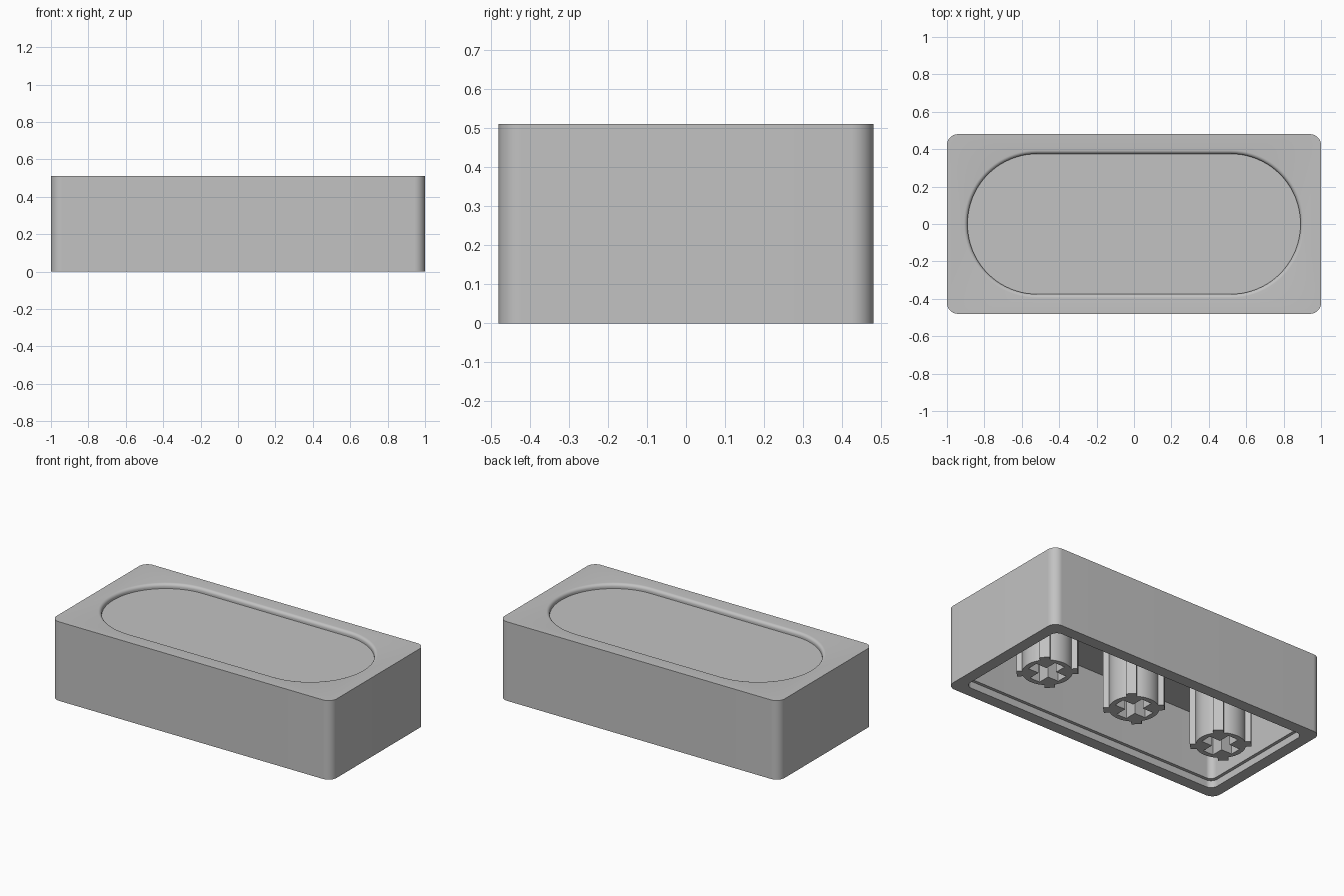
import bpy, bmesh
from math import cos, sin, pi, asin

cube = bpy.data.objects.get("Cube")
if cube:
    bpy.data.objects.remove(cube, do_unlink=True)

grey = bpy.data.materials.new("plain grey")
grey.use_nodes = True
colour = (0.54, 0.54, 0.54, 1)
grey.diffuse_color = colour
grey.node_tree.nodes["Principled BSDF"].inputs["Base Color"].default_value = colour

HX, HY, TOP = 1.0, 0.48, 0.51
CEILING = 0.435
SEG = 20


def finish(bm, name, x=0):
    bmesh.ops.recalc_face_normals(bm, faces=bm.faces)
    mesh = bpy.data.meshes.new(name)
    bm.to_mesh(mesh)
    bm.free()
    mesh.materials.append(grey)
    ob = bpy.data.objects.new(name, mesh)
    ob.location.x = x
    bpy.context.collection.objects.link(ob)
    bpy.ops.object.select_all(action='DESELECT')
    ob.select_set(True)
    bpy.context.view_layer.objects.active = ob
    bpy.ops.object.shade_smooth_by_angle(angle=pi / 6)


def rounded_ring(bm, hx, hy, r, z):
    """Loop of vertices around a rounded rectangle."""
    ring = []
    for q, (sx, sy) in enumerate([(1, 1), (-1, 1), (-1, -1), (1, -1)]):
        for i in range(SEG + 1):
            a = (q + i / SEG) * pi / 2
            ring.append(bm.verts.new((sx * (hx - r) + r * cos(a),
                                      sy * (hy - r) + r * sin(a), z)))
    return ring


# Hollow body: one skin from the ceiling, round the rim, to the dished top
def inset(d, r, z):
    return (HX - d, HY - d, r, z)


rings = [inset(0.095, 0.04, CEILING), inset(0.095, 0.04, 0.045),
         inset(0.075, 0.045, 0.045), inset(0.075, 0.045, 0),
         inset(0, 0.058, 0), inset(0, 0.058, TOP)]
FILLET, FLOOR = 0.02, TOP - 0.03
for i in range(7):
    a = i / 6 * pi / 2
    d = FILLET * (1 - sin(a))
    rings.append((0.89 + d, 0.375 + d, 0.373 + d, TOP - FILLET * (1 - cos(a))))
rings.append((0.89, 0.375, 0.373, FLOOR))

bm = bmesh.new()
loops = [rounded_ring(bm, *r) for r in rings]
for lo, hi in zip(loops, loops[1:]):
    for i in range(len(lo)):
        j = (i + 1) % len(lo)
        bm.faces.new((lo[i], lo[j], hi[j], hi[i]))
bm.faces.new(loops[0])
bm.faces.new(loops[-1])
finish(bm, "cap_body")


# Stems: round post with four diagonal ribs and a cross-shaped socket
def stem_outline(radius=0.145, reach=0.176, half=0.03):
    pts = []
    gap = asin(half / radius)
    for q in range(4):
        mid = pi / 4 + q * pi / 2
        c, s = cos(mid), sin(mid)
        pts += [(reach * c + half * s, reach * s - half * c),
                (reach * c - half * s, reach * s + half * c)]
        start, span = mid + gap, pi / 2 - 2 * gap
        for i in range(13):
            a = start + span * i / 12
            pts.append((radius * cos(a), radius * sin(a)))
    return pts


def cross_outline(arm=0.112, half=0.036):
    pts = []
    for q in range(4):
        c, s = round(cos(q * pi / 2)), round(sin(q * pi / 2))
        for u, v in ((arm, -half), (arm, half), (half, half)):
            pts.append((u * c - v * s, u * s + v * c))
    return pts


def stem(name, x, base=0.01):
    bm = bmesh.new()
    edges = []
    for outline in (stem_outline(), cross_outline()):
        vs = [bm.verts.new((px, py, base)) for px, py in outline]
        edges += [bm.edges.new((vs[i - 1], vs[i])) for i in range(len(vs))]
    bmesh.ops.triangle_fill(bm, edges=edges, use_beauty=True)
    out = bmesh.ops.extrude_face_region(bm, geom=bm.faces[:], use_keep_orig=True)
    top = [g for g in out["geom"] if isinstance(g, bmesh.types.BMVert)]
    bmesh.ops.translate(bm, verts=top, vec=(0, 0, CEILING + 0.005 - base))
    finish(bm, name, x)


for name, x in (("right_stem", -0.65), ("centre_stem", 0), ("left_stem", 0.65)):
    stem(name, x)
